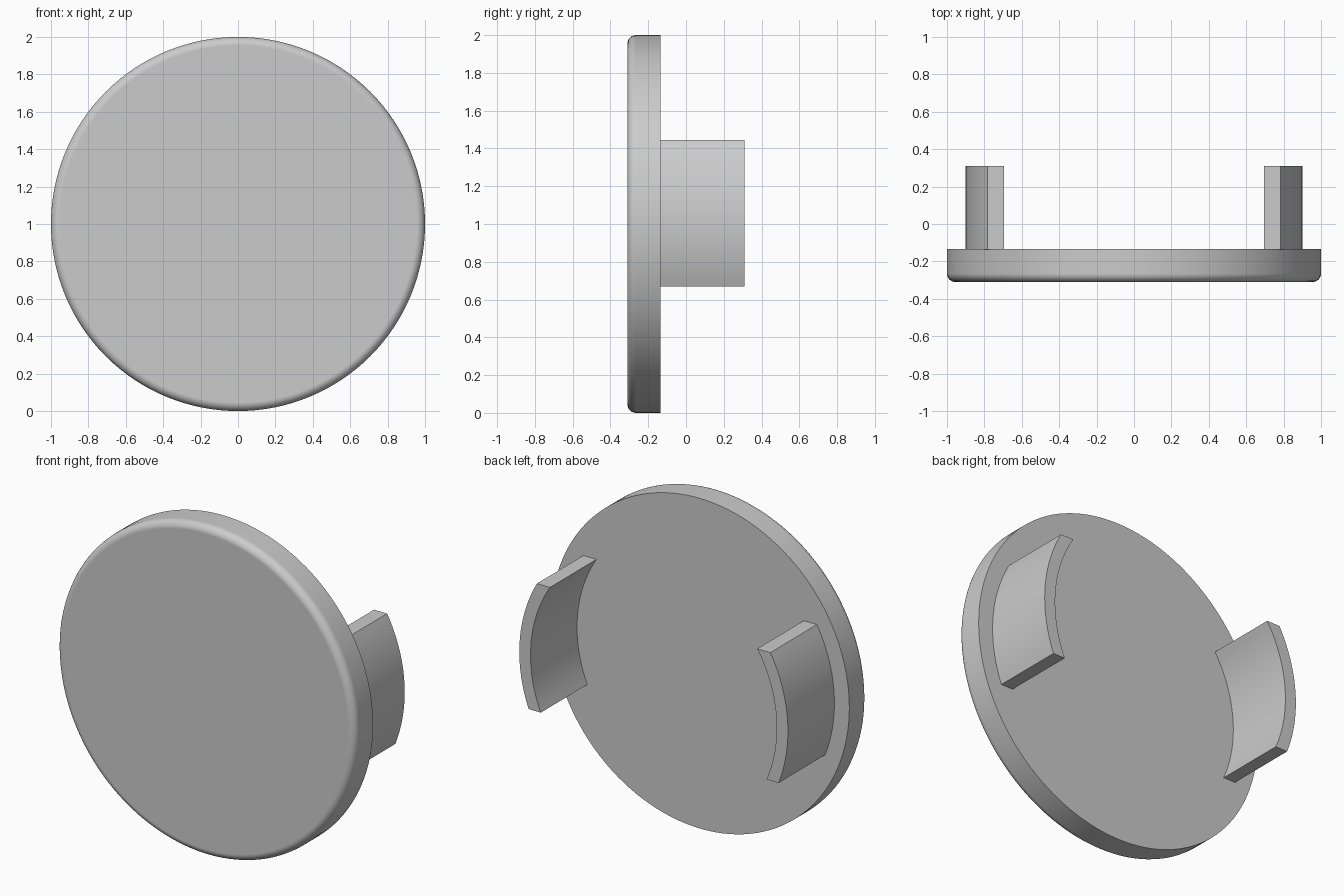
import bpy, bmesh, math
from mathutils import Matrix

cube = bpy.data.objects.get("Cube")
if cube:
    bpy.data.objects.remove(cube, do_unlink=True)

grey = bpy.data.materials.new("light_grey")
grey.use_nodes = True
grey.diffuse_color = (0.6, 0.6, 0.6, 1)
grey.node_tree.nodes["Principled BSDF"].inputs["Base Color"].default_value = grey.diffuse_color

FRONT, BACK, TAB_END = -0.31, -0.135, 0.31
CENTRE_Z = 1.0


def finish(bm, name):
    """Turn a bmesh into a smooth-shaded grey object with crisp edges."""
    bmesh.ops.recalc_face_normals(bm, faces=bm.faces)
    mesh = bpy.data.meshes.new(name)
    bm.to_mesh(mesh)
    bm.free()
    mesh.materials.append(grey)
    obj = bpy.data.objects.new(name, mesh)
    bpy.context.collection.objects.link(obj)
    bpy.ops.object.select_all(action='DESELECT')
    obj.select_set(True)
    bpy.context.view_layer.objects.active = obj
    bpy.ops.object.shade_smooth_by_angle(angle=math.radians(30))
    obj.modifiers.new("flat_caps", 'WEIGHTED_NORMAL').keep_sharp = True
    return obj


# Disc with a rounded front rim
bm = bmesh.new()
place = Matrix.Translation((0, (FRONT + BACK) / 2, CENTRE_Z)) @ Matrix.Rotation(math.pi / 2, 4, 'X')
bmesh.ops.create_cone(bm, cap_ends=True, segments=128, radius1=1, radius2=1,
                      depth=BACK - FRONT, matrix=place)
rim = [e for e in bm.edges if all(v.co.y < FRONT + 0.01 for v in e.verts)]
bmesh.ops.bevel(bm, geom=rim, offset=0.045, segments=6, profile=0.5, affect='EDGES')
finish(bm, "disc")


# Curved tabs on the back, cut level at top and bottom
def tab(name, side, outer=0.9, inner=0.825, low=-0.33, high=0.445, steps=24):
    def arc(radius):
        a, b = math.asin(low / radius), math.asin(high / radius)
        angles = [a + (b - a) * i / steps for i in range(steps + 1)]
        return [(side * radius * math.cos(t), CENTRE_Z + radius * math.sin(t)) for t in angles]

    bm = bmesh.new()
    outline = arc(outer) + arc(inner)[::-1]
    face = bm.faces.new([bm.verts.new((x, BACK, z)) for x, z in outline])
    grown = bmesh.ops.extrude_face_region(bm, geom=[face], use_keep_orig=True)["geom"]
    moved = [g for g in grown if isinstance(g, bmesh.types.BMVert)]
    bmesh.ops.translate(bm, verts=moved, vec=(0, TAB_END - BACK, 0))
    return finish(bm, name)


tab("left_tab", 1)
tab("right_tab", -1)
